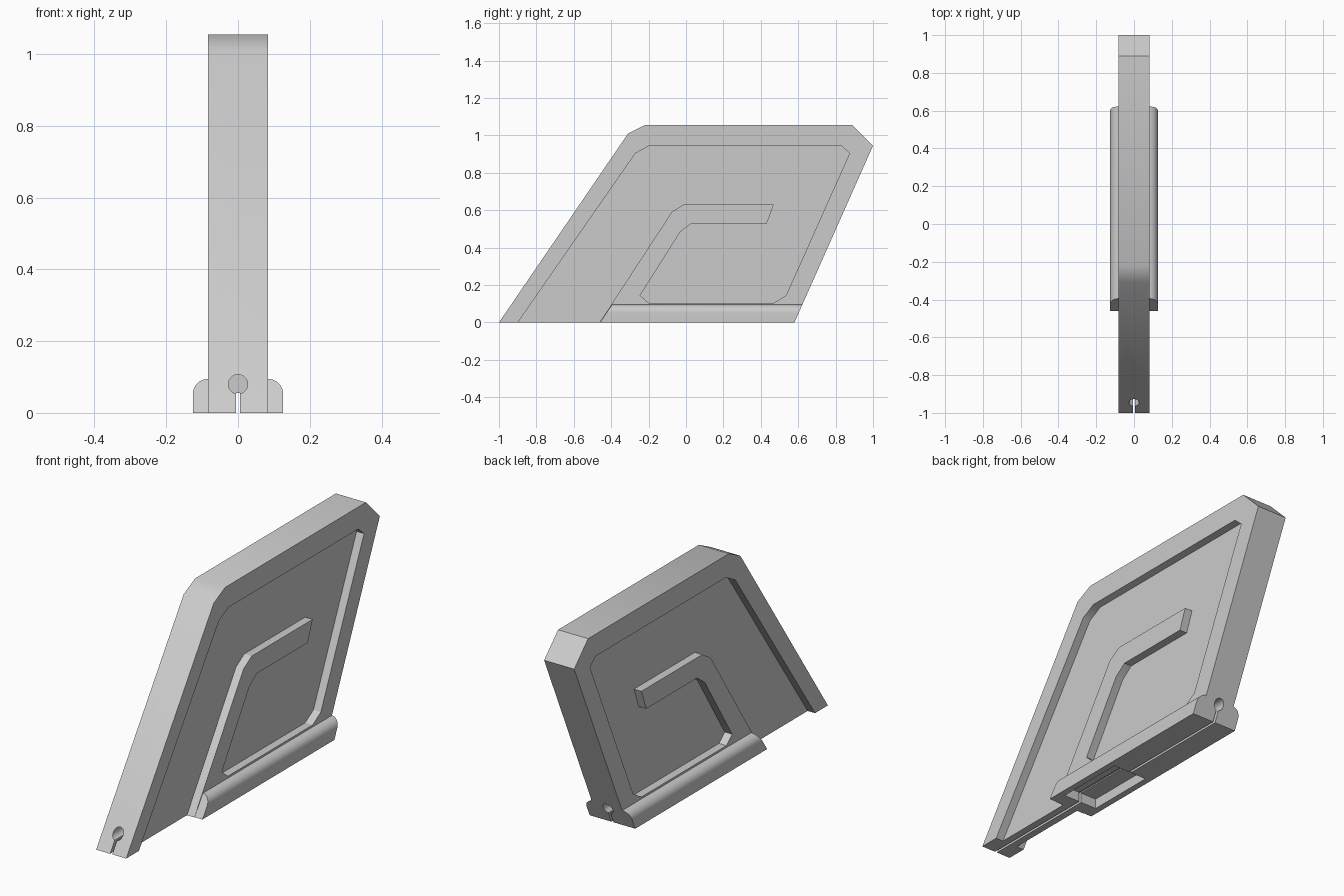
import bpy, bmesh, math

if "Cube" in bpy.data.objects:
    bpy.data.objects.remove(bpy.data.objects["Cube"])

HALF = 0.083      # half thickness of the slab
WEB = 0.042       # half thickness inside the side recesses
FRONT = 0.683     # y shift per unit height on the leaning front
BACK = 0.444      # y shift per unit height on the leaning back

grey = bpy.data.materials.new("light grey")
grey.diffuse_color = (0.6, 0.6, 0.6, 1)
grey.use_nodes = True
grey.node_tree.nodes["Principled BSDF"].inputs["Base Color"].default_value = grey.diffuse_color


def loft(name, ring_a, ring_b):
    """Closed prism between two matching rings of points."""
    bm = bmesh.new()
    a = [bm.verts.new(p) for p in ring_a]
    b = [bm.verts.new(p) for p in ring_b]
    bm.faces.new(a)
    bm.faces.new(b[::-1])
    n = len(a)
    for i in range(n):
        j = (i + 1) % n
        bm.faces.new((a[j], a[i], b[i], b[j]))
    bmesh.ops.recalc_face_normals(bm, faces=bm.faces)
    mesh = bpy.data.meshes.new(name)
    bm.to_mesh(mesh)
    bm.free()
    obj = bpy.data.objects.new(name, mesh)
    bpy.context.collection.objects.link(obj)
    mesh.materials.append(grey)
    return obj


def side_prism(name, profile, x0, x1):
    return loft(name, [(x0, y, z) for y, z in profile], [(x1, y, z) for y, z in profile])


def box(name, x0, x1, y0, y1, z0, z1):
    return side_prism(name, [(y0, z0), (y1, z0), (y1, z1), (y0, z1)], x0, x1)


def cut(obj, cutter):
    mod = obj.modifiers.new(cutter.name, 'BOOLEAN')
    mod.operation = 'DIFFERENCE'
    mod.solver = 'EXACT'
    mod.object = cutter
    bpy.context.view_layer.objects.active = obj
    bpy.ops.object.modifier_apply(modifier=mod.name)


# Leaning slab with clipped top corners
slab = side_prism("slab", [(-1, 0), (-0.31, 1.01), (-0.22, 1.055), (0.89, 1.055),
                           (1, 0.945), (0.58, 0)], -HALF, HALF)

# Side recesses, leaving a border and a hooked rib standing
recess = [(-0.934, -0.05), (-0.27, 0.905), (-0.195, 0.945), (0.83, 0.945), (0.875, 0.905),
          (0.535, 0.145), (0.47, 0.105), (-0.2, 0.105), (-0.245, 0.145), (-0.03, 0.485),
          (0.03, 0.53), (0.432, 0.53), (0.47, 0.632), (-0.01, 0.632), (-0.075, 0.592),
          (-0.495, -0.05)]
cutters = []
for s in (-1, 1):
    c = side_prism("recess_cutter", recess, s * WEB, s * 0.2)
    cut(slab, c)
    cutters.append(c)

# Bore at each end, slot underneath and wide pocket in the base
circle = [(0.027 * math.cos(t * math.tau / 32), 0.08 + 0.027 * math.sin(t * math.tau / 32))
          for t in range(32)]
for y0, y1 in ((-1.1, -0.42), (0.3, 1.1)):
    c = loft("bore_cutter", [(x, y0, z) for x, z in circle], [(x, y1, z) for x, z in circle])
    cut(slab, c)
    cutters.append(c)
slot = box("slot_cutter", -0.006, 0.006, -1.1, 1.1, -0.05, 0.056)
cut(slab, slot)
pocket = box("pocket_cutter", -0.094, 0.094, -0.39, -0.03, -0.05, 0.05)
cut(slab, pocket)
cutters += [slot, pocket]

# Rounded foot rails on both sides
R = 0.043
arc = [(0.126 - R + R * math.cos(k * math.pi / 20), 0.095 - R + R * math.sin(k * math.pi / 20))
       for k in range(11)]
rail_profile = [(HALF - 0.002, 0), (0.126, 0)] + arc + [(HALF - 0.002, 0.095)]
rails = []
for s, name in ((-1, "left_foot_rail"), (1, "right_foot_rail")):
    rail = loft(name, [(s * x, -0.46 + FRONT * z, z) for x, z in rail_profile],
                [(s * x, 0.58 + BACK * z, z) for x, z in rail_profile])
    cut(rail, pocket)
    rails.append(rail)

for c in cutters:
    bpy.data.objects.remove(c, do_unlink=True)

# Smooth shading with sharp edges kept
bpy.ops.object.select_all(action='DESELECT')
for o in [slab] + rails:
    o.select_set(True)
bpy.context.view_layer.objects.active = slab
bpy.ops.object.shade_smooth_by_angle(angle=math.radians(30))
